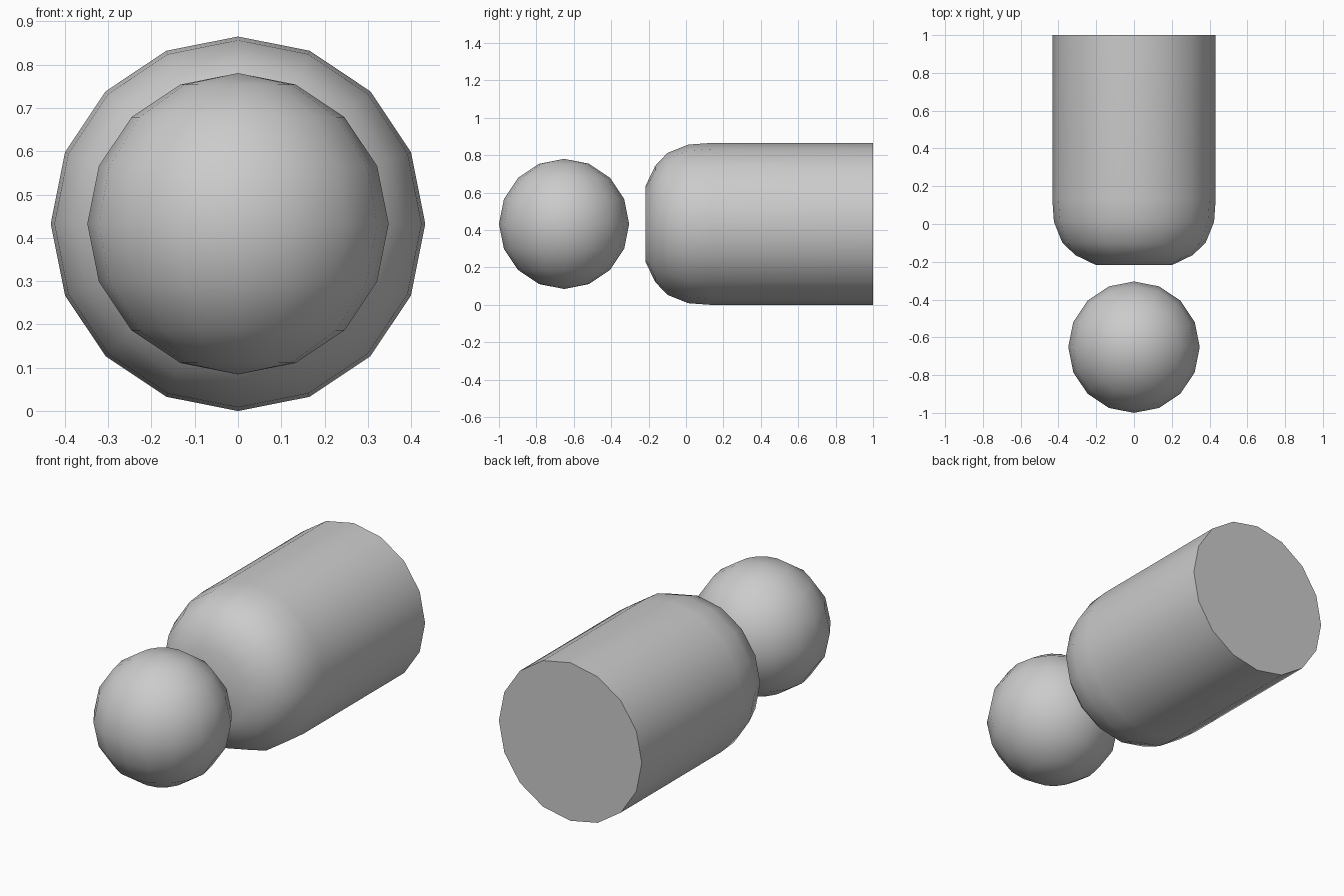
import bpy, bmesh
from math import radians, pi, sin, cos

if "Cube" in bpy.data.objects:
    bpy.data.objects.remove(bpy.data.objects["Cube"])

R = 0.4325   # body radius, also the height of the shared axis
SIDES = 16


def finish(name, bm):
    bmesh.ops.recalc_face_normals(bm, faces=bm.faces)
    mesh = bpy.data.meshes.new(name)
    bm.to_mesh(mesh)
    bm.free()
    obj = bpy.data.objects.new(name, mesh)
    bpy.context.collection.objects.link(obj)
    bpy.ops.object.select_all(action='DESELECT')
    obj.select_set(True)
    bpy.context.view_layer.objects.active = obj
    bpy.ops.object.shade_smooth_by_angle(angle=radians(40))
    return obj


# Round-nosed cylinder: (y, radius) profile swept around the lengthwise axis
profile = [(-0.217, 0.202), (-0.165, 0.31), (-0.1, 0.379),
           (0.012, 0.424), (0.13, R), (1.0, R)]
bm = bmesh.new()
rings = [[bm.verts.new((r * cos(2 * pi * i / SIDES), y,
                        R + r * sin(2 * pi * i / SIDES)))
          for i in range(SIDES)] for y, r in profile]
for a, b in zip(rings, rings[1:]):
    for i in range(SIDES):
        j = (i + 1) % SIDES
        bm.faces.new((a[i], a[j], b[j], b[i]))
bm.faces.new(rings[0])
bm.faces.new(rings[-1])
finish("round_nosed_body", bm)

# Separate ball floating in front of the nose
bm = bmesh.new()
bmesh.ops.create_uvsphere(bm, u_segments=SIDES, v_segments=8, radius=0.348)
ball = finish("front_ball", bm)
ball.location = (0, -0.652, R)
